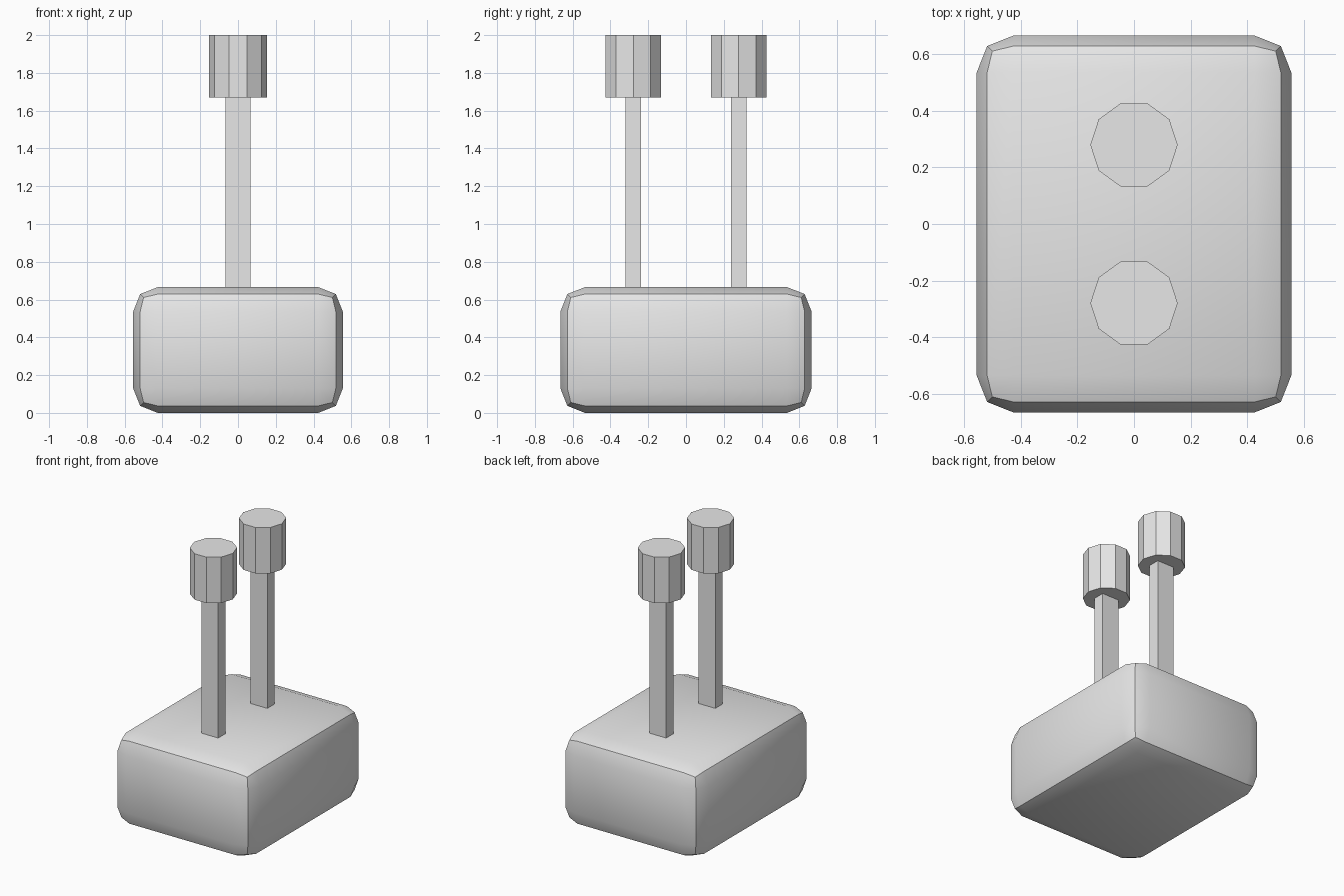
import bpy
import bmesh
from math import radians
from mathutils import Matrix, Vector

cube = bpy.data.objects.get("Cube")
if cube:
    bpy.data.objects.remove(cube, do_unlink=True)

grey = bpy.data.materials.new("plain_grey")
grey.use_nodes = True
colour = (0.8, 0.8, 0.8, 1)
grey.diffuse_color = colour
grey.node_tree.nodes["Principled BSDF"].inputs["Base Color"].default_value = colour


def add_object(name, bm):
    mesh = bpy.data.meshes.new(name)
    bm.to_mesh(mesh)
    bm.free()
    mesh.materials.append(grey)
    obj = bpy.data.objects.new(name, mesh)
    bpy.context.collection.objects.link(obj)
    return obj


def add_box(name, size, centre):
    bm = bmesh.new()
    bmesh.ops.create_cube(bm, size=1)
    bmesh.ops.scale(bm, vec=size, verts=bm.verts)
    bmesh.ops.translate(bm, vec=centre, verts=bm.verts)
    return add_object(name, bm)


# Pillowed base: three by three quads per side, edges and corners pulled in
half = Vector((0.555, 0.665, 0.333))
margin = 0.13
pull_in = {1: 0, 2: 0.037, 3: 0.055}
bm = bmesh.new()
bmesh.ops.create_cube(bm, size=2)
bmesh.ops.subdivide_edges(bm, edges=bm.edges[:], cuts=2, use_grid_fill=True)
for v in bm.verts:
    outer = [abs(c) > 0.9 for c in v.co]
    inset = pull_in[sum(outer)]
    for i in range(3):
        reach = half[i] - (inset if outer[i] else margin)
        v.co[i] = reach if v.co[i] > 0 else -reach
    v.co.z += half.z
base = add_object("base", bm)
bpy.ops.object.select_all(action="DESELECT")
base.select_set(True)
bpy.context.view_layer.objects.active = base
bpy.ops.object.shade_smooth_by_angle(angle=radians(30))

# Two posts, each with a ten-sided knob
for side, sign in (("front", -1), ("back", 1)):
    y = sign * 0.279
    add_box(side + "_post", (0.134, 0.084, 1.03), (0, y, 1.165))
    bm = bmesh.new()
    place = Matrix.Translation((0, y, 1.835)) @ Matrix.Rotation(radians(90), 4, "Z")
    bmesh.ops.create_cone(bm, cap_ends=True, segments=10, radius1=0.154,
                          radius2=0.154, depth=0.33, matrix=place)
    add_object(side + "_knob", bm)
